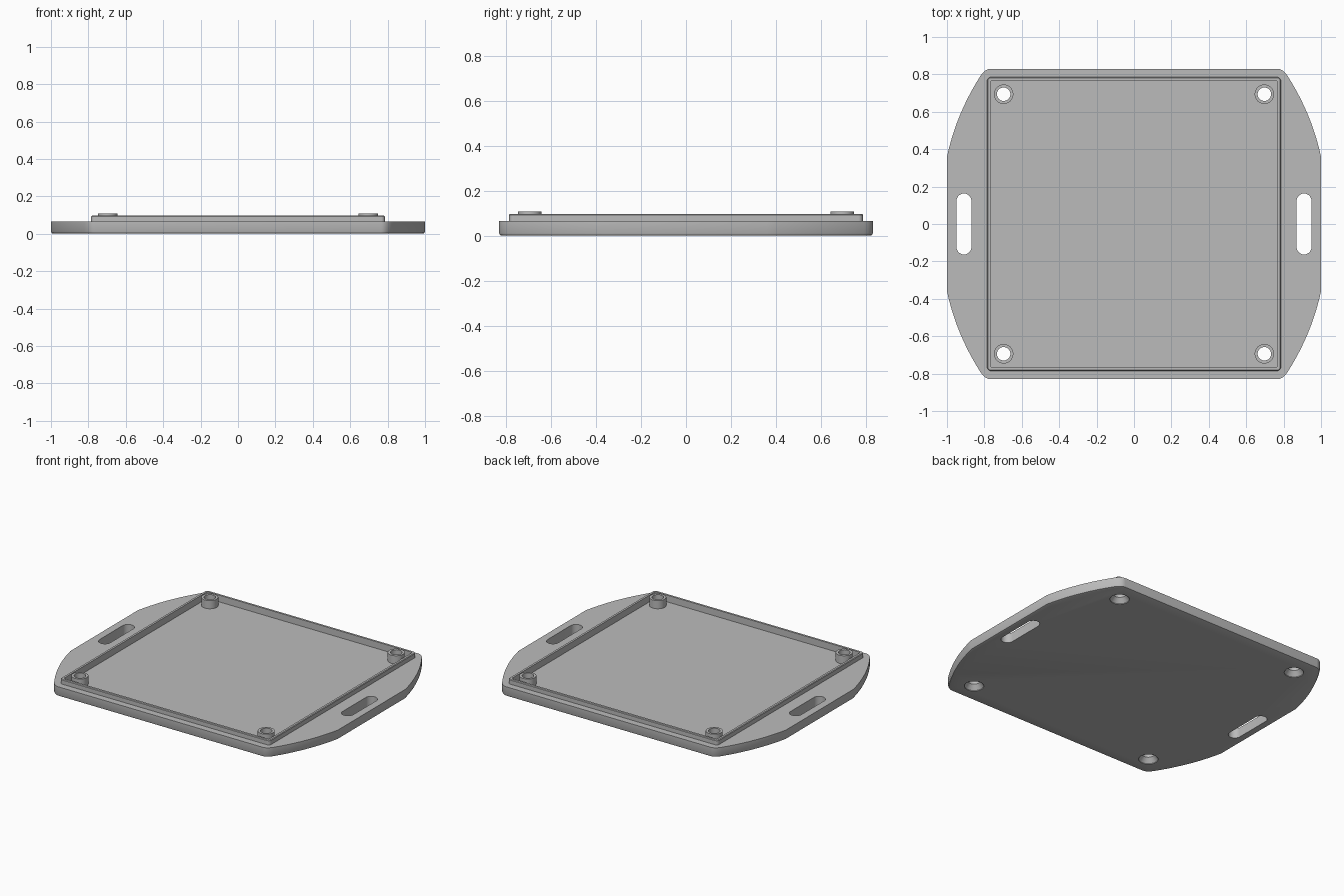
import bpy, bmesh, math
from mathutils import Vector

if "Cube" in bpy.data.objects:
    bpy.data.objects.remove(bpy.data.objects["Cube"])

grey = bpy.data.materials.new("light grey plastic")
grey.diffuse_color = (0.5, 0.5, 0.5, 1)
grey.use_nodes = True
grey.node_tree.nodes["Principled BSDF"].inputs["Base Color"].default_value = grey.diffuse_color


def rounded_rect(hx, hy, r, cx=0, cy=0, n=8):
    """Counter-clockwise rounded rectangle; equal hx, hy and r give a circle."""
    pts = []
    for k, (sx, sy) in enumerate([(1, 1), (-1, 1), (-1, -1), (1, -1)]):
        for i in range(n + 1):
            a = math.pi / 2 * (k + i / n)
            p = Vector((cx + sx * (hx - r) + r * math.cos(a),
                        cy + sy * (hy - r) + r * math.sin(a)))
            if not pts or (p - pts[-1]).length > 1e-5:
                pts.append(p)
    if (pts[0] - pts[-1]).length < 1e-5:
        pts.pop()
    return pts


def bezier(a, b, c, n):
    a, b, c = Vector(a), Vector(b), Vector(c)
    return [a * (1 - t) ** 2 + b * 2 * t * (1 - t) + c * t * t
            for t in (i / n for i in range(n + 1))]


def loft(name, rings):
    """Closed solid through (outline, z) rings."""
    bm = bmesh.new()
    loops = [[bm.verts.new((p.x, p.y, z)) for p in pts] for pts, z in rings]
    n = len(loops[0])
    for lo, hi in zip(loops, loops[1:]):
        for i in range(n):
            j = (i + 1) % n
            bm.faces.new((lo[i], lo[j], hi[j], hi[i]))
    bm.faces.new(loops[0][::-1])
    bm.faces.new(loops[-1])
    bmesh.ops.recalc_face_normals(bm, faces=bm.faces)
    me = bpy.data.meshes.new(name)
    bm.to_mesh(me)
    bm.free()
    me.materials.append(grey)
    ob = bpy.data.objects.new(name, me)
    bpy.context.collection.objects.link(ob)
    return ob


def combine(target, other, operation):
    """Apply a boolean and remove the second solid."""
    mod = target.modifiers.new("cut", 'BOOLEAN')
    mod.operation, mod.object, mod.solver = operation, other, 'EXACT'
    bpy.context.view_layer.objects.active = target
    bpy.ops.object.modifier_apply(modifier=mod.name)
    bpy.data.objects.remove(other)


# Base plate: straight ends, bowed shoulders, rounded lower edge
quarter = bezier((1, .36), (.95, .59), (.822, .79), 10)
quarter += bezier((.822, .79), (.796, .83), (.765, .83), 6)[1:]
half = quarter + [Vector((-p.x, p.y)) for p in reversed(quarter)]
outline = half + [-p for p in half]


def shrink(d):
    return [Vector((p.x * (1 - d), p.y * (1 - d / .83))) for p in outline]


base = loft("base_tray", [(shrink(.012), 0), (shrink(.0035), .0035),
                          (outline, .012), (outline, .065)])

# Raised rim with a recessed floor inside
combine(base, loft("rim", [(rounded_rect(.785, .785, .02), .04),
                           (rounded_rect(.785, .785, .02), .093),
                           (rounded_rect(.781, .781, .016), .097)]), 'UNION')
pocket = rounded_rect(.767, .767, .01)
combine(base, loft("pocket", [(pocket, .052), (pocket, .2)]), 'DIFFERENCE')

# Handle slots at both ends
for s in (-1, 1):
    slot = rounded_rect(.04, .163, .04, s * .909)
    combine(base, loft("slot", [(slot, -.1), (slot, .2)]), 'DIFFERENCE')

# Corner standoffs with countersunk screw holes
for sx in (-1, 1):
    for sy in (-1, 1):
        def ring(r):
            return rounded_rect(r, r, r, sx * .697, sy * .694)
        combine(base, loft("standoff", [(ring(.052), .03), (ring(.052), .107)]), 'UNION')
        combine(base, loft("screw_hole", [(ring(.06), -.02), (ring(.06), .004),
                                          (ring(.036), .035), (ring(.036), .2)]), 'DIFFERENCE')

bpy.ops.object.select_all(action='DESELECT')
base.select_set(True)
bpy.context.view_layer.objects.active = base
bpy.ops.object.shade_smooth_by_angle(angle=math.radians(30))
